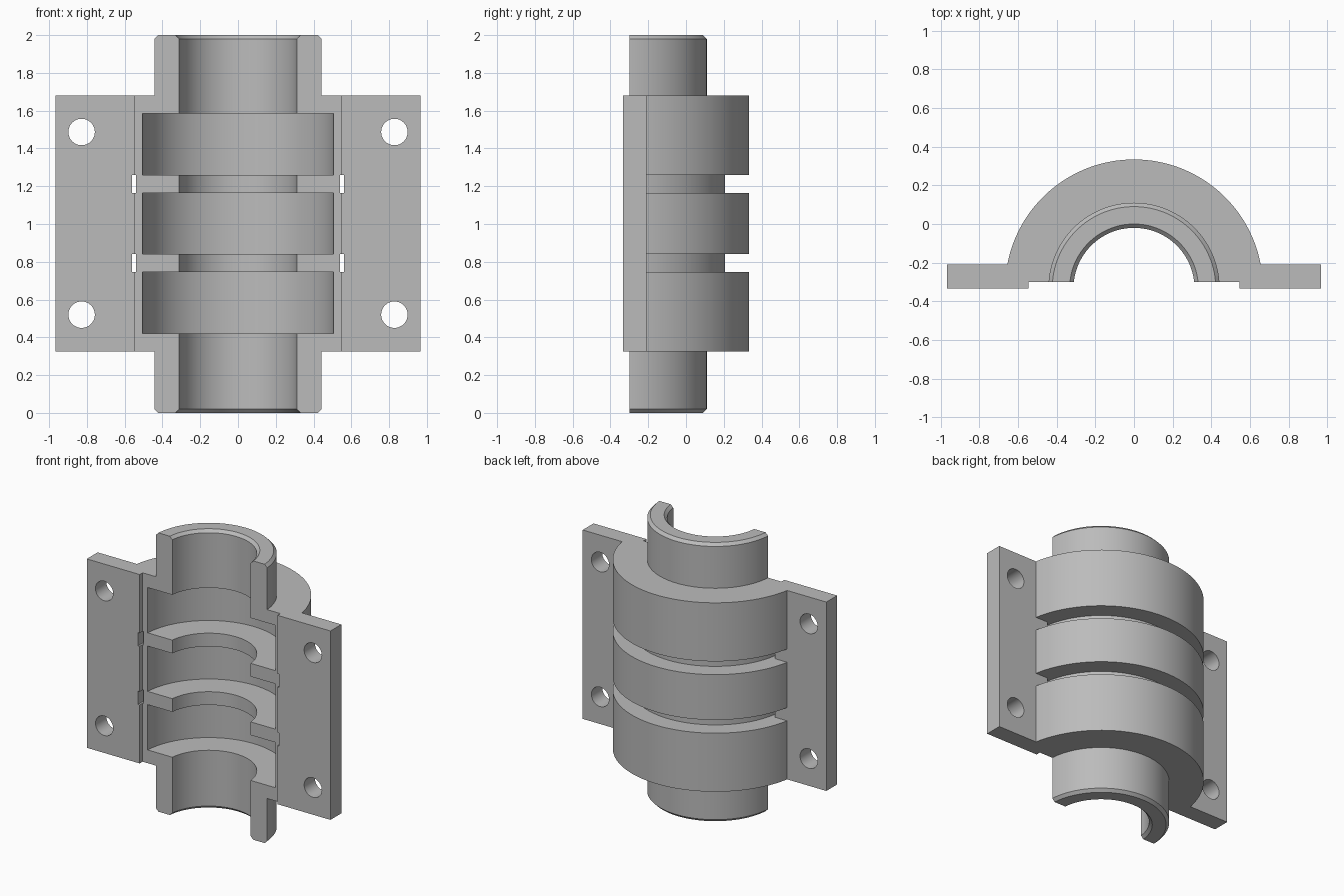
import bpy
import bmesh
from mathutils import Matrix, Vector

cube = bpy.data.objects.get("Cube")
if cube:
    bpy.data.objects.remove(cube, do_unlink=True)

AXIS_Y = -0.333      # bore axis and mating plane
LOW, HIGH = 0.325, 1.68
SEGMENTS = 128

metal = bpy.data.materials.new("plain grey metal")
metal.use_nodes = True
GREY = (0.5, 0.5, 0.5, 1)
metal.diffuse_color = GREY
metal.node_tree.nodes["Principled BSDF"].inputs["Base Color"].default_value = GREY


def add_object(name, bm):
    bmesh.ops.recalc_face_normals(bm, faces=bm.faces)
    mesh = bpy.data.meshes.new(name)
    bm.to_mesh(mesh)
    bm.free()
    mesh.materials.append(metal)
    obj = bpy.data.objects.new(name, mesh)
    bpy.context.collection.objects.link(obj)
    return obj


def box(name, low, high):
    low, high = Vector(low), Vector(high)
    bm = bmesh.new()
    bmesh.ops.create_cube(bm, size=1)
    bmesh.ops.scale(bm, vec=high - low, verts=bm.verts)
    bmesh.ops.translate(bm, vec=(low + high) / 2, verts=bm.verts)
    return add_object(name, bm)


def bolt_hole(x, z):
    bm = bmesh.new()
    bmesh.ops.create_cone(bm, cap_ends=True, segments=48, radius1=0.07,
                          radius2=0.07, depth=1,
                          matrix=Matrix.Translation((x, AXIS_Y, z))
                          @ Matrix.Rotation(1.5707963, 4, "X"))
    return add_object("bolt_hole_cutter", bm)


def revolve(name, profile):
    bm = bmesh.new()
    verts = [bm.verts.new((r, AXIS_Y, z)) for r, z in profile]
    edges = [bm.edges.new((a, b)) for a, b in zip(verts, verts[1:] + verts[:1])]
    bmesh.ops.spin(bm, geom=verts + edges, cent=(0, AXIS_Y, 0), axis=(0, 0, 1),
                   angle=6.283185307, steps=SEGMENTS, use_merge=True)
    bmesh.ops.remove_doubles(bm, verts=bm.verts, dist=0.0001)
    return add_object(name, bm)


def combine(target, other, operation):
    mod = target.modifiers.new(operation.lower(), "BOOLEAN")
    mod.operation = operation
    mod.solver = "EXACT"
    mod.object = other
    bpy.context.view_layer.objects.active = target
    bpy.ops.object.modifier_apply(modifier=mod.name)
    bpy.data.objects.remove(other, do_unlink=True)


# Shell wall: chamfered necks, outer grooves and inner chambers
BORE, NECK, BODY, GROOVE, CHAMBER, BEVEL = 0.313, 0.443, 0.667, 0.54, 0.508, 0.02
grooves = [(0.745, 0.84), (1.165, 1.26)]
chambers = [(0.42, 0.745), (0.84, 1.165), (1.26, 1.585)]
profile = [(BORE + BEVEL, 0), (NECK - BEVEL, 0), (NECK, BEVEL),
           (NECK, LOW), (BODY, LOW)]
for a, b in grooves:
    profile += [(BODY, a), (GROOVE, a), (GROOVE, b), (BODY, b)]
profile += [(BODY, HIGH), (NECK, HIGH), (NECK, 2 - BEVEL), (NECK - BEVEL, 2),
            (BORE + BEVEL, 2), (BORE, 2 - BEVEL)]
for a, b in reversed(chambers):
    profile += [(BORE, b), (CHAMBER, b), (CHAMBER, a), (BORE, a)]
profile.append((BORE, BEVEL))
housing = revolve("half_housing", profile)

# Side flanges, kept clear of the groove floors
for side in (-1, 1):
    xs = sorted((side * 0.56, side * 0.967))
    flange = box("flange", (xs[0], AXIS_Y - 0.1, LOW), (xs[1], -0.21, HIGH))
    combine(housing, flange, "UNION")

# Split plane and shallow central recess
combine(housing, box("split_cutter", (-2, -2, -1), (2, AXIS_Y, 3)), "DIFFERENCE")
combine(housing, box("recess_cutter", (-0.547, -1, -1), (0.547, -0.3, 3)), "DIFFERENCE")

# Bolt holes
for x in (-0.828, 0.828):
    for z in (0.52, 1.487):
        combine(housing, bolt_hole(x, z), "DIFFERENCE")

bpy.ops.object.select_all(action="DESELECT")
housing.select_set(True)
bpy.context.view_layer.objects.active = housing
bpy.ops.object.shade_smooth_by_angle(angle=0.5)
